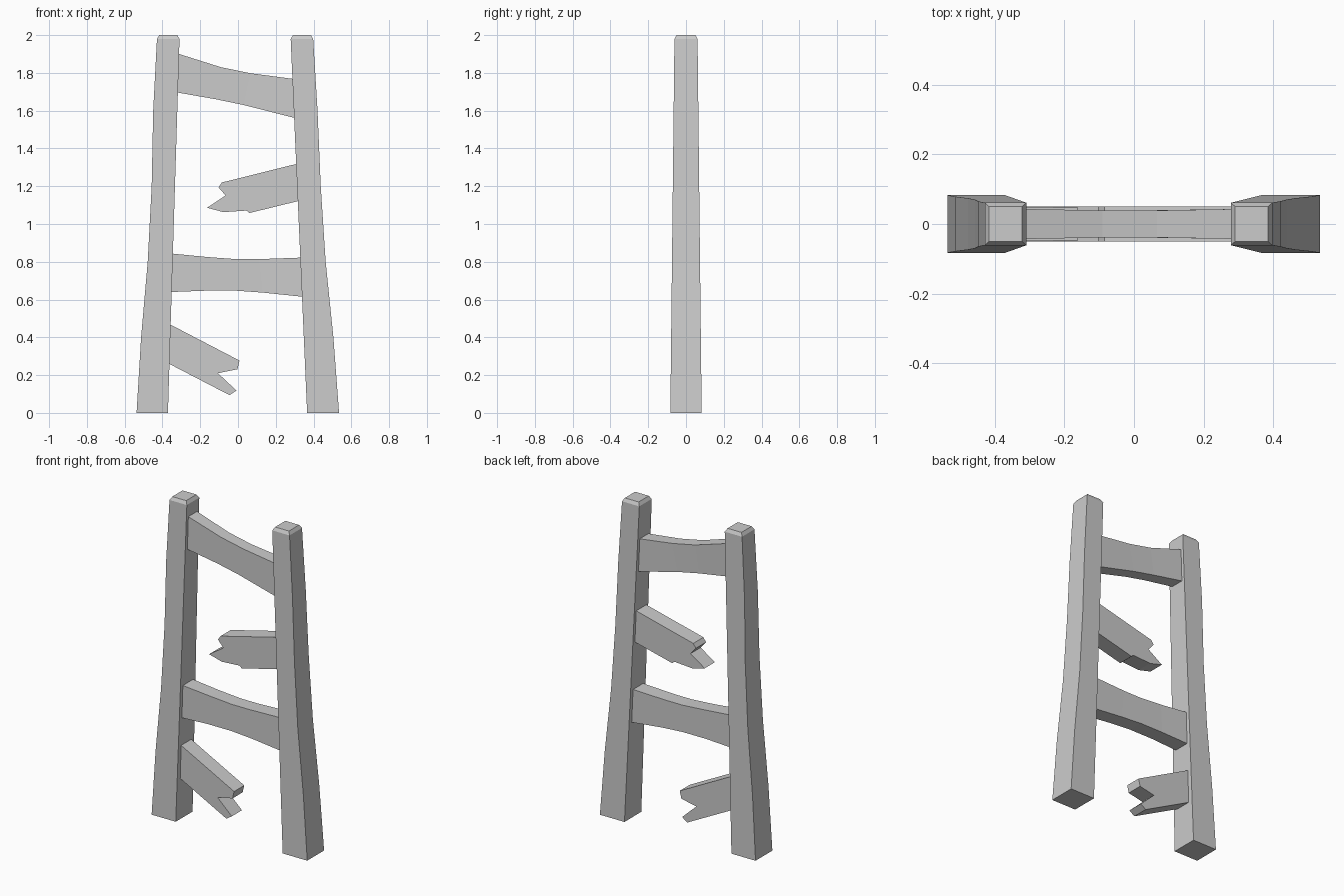
import bpy

if "Cube" in bpy.data.objects:
    bpy.data.objects.remove(bpy.data.objects["Cube"])


def make_object(name, verts, faces):
    mesh = bpy.data.meshes.new(name)
    mesh.from_pydata(verts, [], faces)
    mesh.update()
    obj = bpy.data.objects.new(name, mesh)
    bpy.context.collection.objects.link(obj)
    return obj


def lerp(a, b, t):
    return a + (b - a) * t


def post(name, side, outer, inner_bottom, inner_top):
    """Loft rectangular sections; outer is a list of (z, distance from centre)."""
    rings = []
    for z, x_out in outer:
        x_in = lerp(inner_bottom, inner_top, z / 2)
        rings.append((z, x_in, x_out, lerp(0.083, 0.061, z / 2)))
    # chamfered cap
    z, x_in, x_out, d = rings[-1]
    rings.append((2.0, x_in + 0.012, x_out - 0.012, d - 0.011))
    verts, faces = [], []
    for z, a, b, d in rings:
        lo, hi = sorted((a * side, b * side))
        verts += [(lo, -d, z), (hi, -d, z), (hi, d, z), (lo, d, z)]
    for r in range(len(rings) - 1):
        for i in range(4):
            j = (i + 1) % 4
            faces.append((r * 4 + i, r * 4 + j, r * 4 + 4 + j, r * 4 + 4 + i))
    n = len(verts)
    faces += [(3, 2, 1, 0), (n - 4, n - 3, n - 2, n - 1)]
    return make_object(name, verts, faces)


def arched_rung(name, top, bottom, end_depth, mid_depth):
    """Bowed board, a little thinner in the middle."""
    verts, faces = [], []
    n = len(top)
    for i in range(n):
        d = end_depth if i in (0, n - 1) else mid_depth
        (xt, zt), (xb, zb) = top[i], bottom[i]
        verts += [(xb, -d, zb), (xt, -d, zt), (xt, d, zt), (xb, d, zb)]
    for r in range(n - 1):
        for i in range(4):
            j = (i + 1) % 4
            faces.append((r * 4 + i, r * 4 + 4 + i, r * 4 + 4 + j, r * 4 + j)[::-1])
    faces += [(3, 2, 1, 0)[::-1], (n * 4 - 4, n * 4 - 3, n * 4 - 2, n * 4 - 1)[::-1]]
    return make_object(name, verts, faces)


def broken_rung(name, outline, d):
    """Splintered board: clockwise (x, z) outline extruded along y."""
    n = len(outline)
    verts = [(x, -d, z) for x, z in outline] + [(x, d, z) for x, z in outline]
    faces = [tuple(range(n))[::-1], tuple(range(n, 2 * n))]
    faces += [(i, (i + 1) % n, (i + 1) % n + n, i + n) for i in range(n)]
    return make_object(name, verts, faces)


# Side posts
post("left_post", -1, [(0, 0.537), (0.4, 0.513), (0.8, 0.478), (1.2, 0.457),
                       (1.6, 0.449), (1.98, 0.429)], 0.371, 0.309)
post("right_post", 1, [(0, 0.535), (0.4, 0.505), (0.8, 0.464), (1.2, 0.438),
                       (1.6, 0.421), (1.98, 0.398)], 0.366, 0.278)

# Whole rungs
arched_rung("top_rung",
            [(-0.312, 1.90), (-0.09, 1.83), (0.066, 1.798), (0.293, 1.768)],
            [(-0.32, 1.696), (-0.115, 1.66), (0.03, 1.63), (0.302, 1.561)],
            0.043, 0.039)
arched_rung("lower_rung",
            [(-0.347, 0.843), (-0.16, 0.825), (-0.01, 0.814), (0.11, 0.814), (0.333, 0.822)],
            [(-0.353, 0.64), (-0.17, 0.647), (-0.01, 0.647), (0.13, 0.637), (0.341, 0.615)],
            0.05, 0.047)

# Snapped rungs
upper = [(0.31, 1.318), (0.321, 1.122), (0.06, 1.058), (0.045, 1.071), (-0.077, 1.063),
         (-0.164, 1.086), (-0.066, 1.151), (-0.103, 1.194), (-0.085, 1.22)]
broken_rung("broken_upper_rung", upper, 0.05)
bottom = [(-0.359, 0.468), (0.008, 0.277), (-0.003, 0.231), (-0.106, 0.21),
          (-0.008, 0.118), (-0.045, 0.094), (-0.365, 0.26)]
broken_rung("broken_bottom_rung", bottom, 0.05)

# Consistent outward normals
import bmesh
for obj in bpy.context.collection.objects:
    bm = bmesh.new()
    bm.from_mesh(obj.data)
    bmesh.ops.recalc_face_normals(bm, faces=bm.faces)
    bm.to_mesh(obj.data)
    bm.free()
